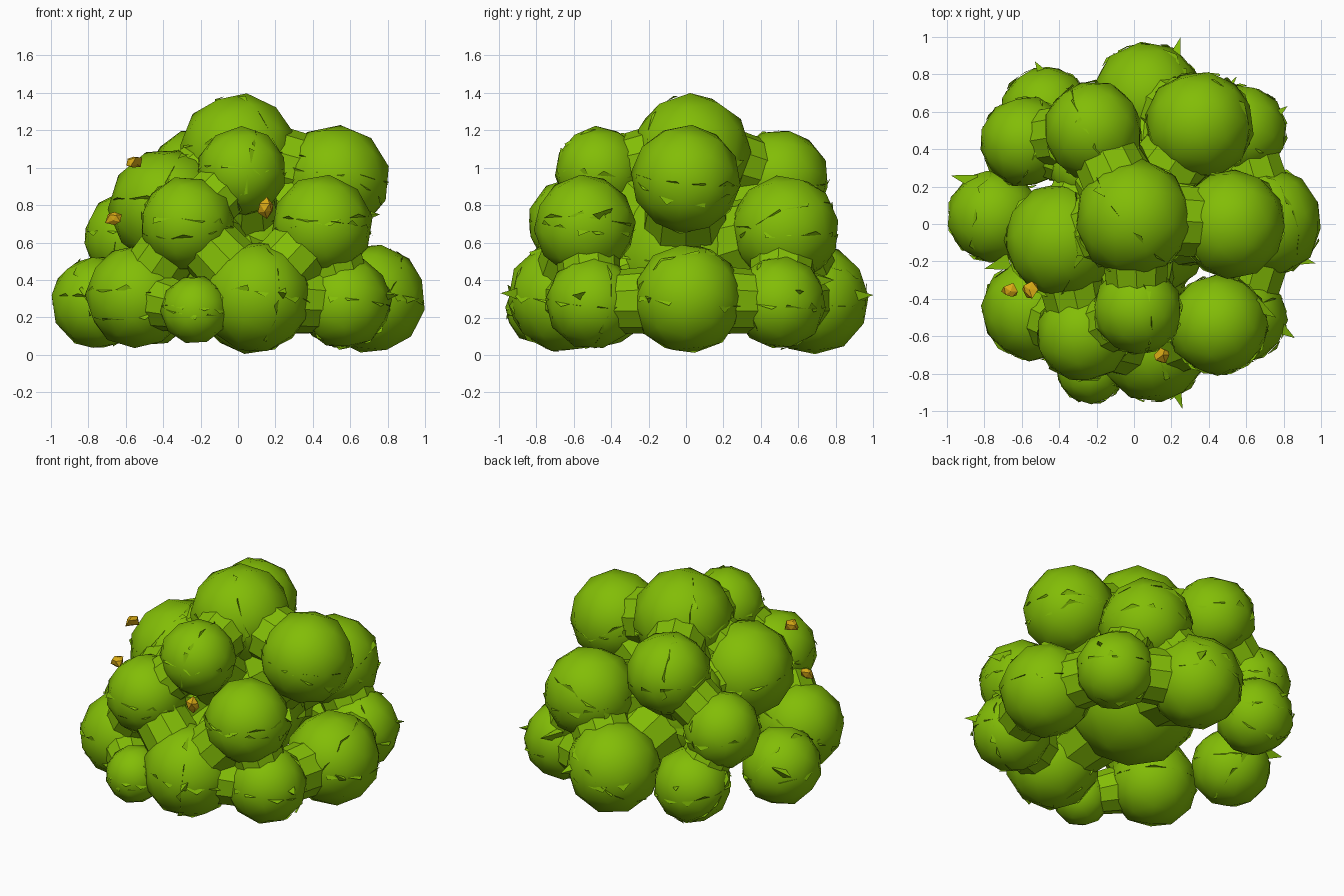
import bpy, bmesh, math, random
from itertools import combinations
from mathutils import Vector, Quaternion

random.seed(4)
cube = bpy.data.objects.get("Cube")
if cube:
    bpy.data.objects.remove(cube)


def material(name, color):
    m = bpy.data.materials.new(name)
    m.use_nodes = True
    m.diffuse_color = color
    bsdf = next(n for n in m.node_tree.nodes if n.type == 'BSDF_PRINCIPLED')
    bsdf.inputs["Base Color"].default_value = color
    bsdf.inputs["Roughness"].default_value = 0.9
    return m


GREEN = material("leaf green", (0.225, 0.51, 0.002, 1))
GOLD = material("blossom gold", (0.72, 0.42, 0.008, 1))


def finish(bm, name, mat, smooth=False):
    me = bpy.data.meshes.new(name)
    bm.to_mesh(me)
    bm.free()
    me.materials.append(mat)
    ob = bpy.data.objects.new(name, me)
    bpy.context.collection.objects.link(ob)
    if smooth:
        bpy.ops.object.select_all(action='DESELECT')
        ob.select_set(True)
        bpy.context.view_layer.objects.active = ob
        bpy.ops.object.shade_smooth_by_angle(angle=math.radians(35))


def random_direction():
    return Vector([random.gauss(0, 1) for _ in range(3)]).normalized()


def leaf_clump(name, x, y, z, r):
    """Round faceted clump with ragged seams of thin leaf edges."""
    centre = Vector((x, y, z))
    bm = bmesh.new()
    bmesh.ops.create_icosphere(bm, subdivisions=2, radius=r * 1.03)
    turn = Quaternion(random_direction(), random.uniform(0, math.pi))
    for v in bm.verts:
        v.co = turn @ v.co * random.uniform(0.985, 1.01) + centre
    # leaf edges lifting along two crossing seams
    for axis in (Vector((0.1, 0.1, 1)).normalized(), random_direction()):
        u = axis.orthogonal().normalized()
        w = axis.cross(u)
        a = 0
        while a < math.tau:
            b = a + random.uniform(0.25, 0.6)
            low, high = [u * math.cos(t) + w * math.sin(t) for t in (a, b)]
            tip = (low.lerp(high, random.random()) + axis * random.uniform(-0.14, 0.14)).normalized()
            pts = [low, high, tip * random.uniform(1.02, 1.05)]
            bm.faces.new([bm.verts.new(centre + p * r) for p in pts])
            a = b + random.uniform(0, 0.3)
    finish(bm, name, GREEN, True)


# Rounded clumps: x, y, z, radius
clumps = {
    "crown": (0, 0.03, 1.08, 0.31),
    "upper_front": (0.02, -0.46, 0.98, 0.235),
    "upper_left": (0.52, 0.0, 0.94, 0.285),
    "upper_back": (-0.22, 0.5, 0.94, 0.26),
    "upper_right": (-0.38, -0.09, 0.79, 0.305),
    "middle_back_left": (0.35, 0.53, 0.67, 0.285),
    "middle_back_right": (-0.58, 0.44, 0.63, 0.24),
    "middle_front_right": (-0.27, -0.59, 0.70, 0.25),
    "middle_front_left": (0.45, -0.54, 0.69, 0.265),
    "base_right": (-0.75, 0.04, 0.28, 0.245),
    "base_front_right": (-0.54, -0.46, 0.31, 0.27),
    "base_front_small": (-0.23, -0.78, 0.24, 0.18),
    "base_front": (0.1, -0.66, 0.31, 0.29),
    "base_front_left": (0.57, -0.5, 0.28, 0.245),
    "base_left": (0.71, 0.01, 0.30, 0.29),
    "base_back_left": (0.57, 0.5, 0.28, 0.245),
    "base_back": (0.07, 0.68, 0.30, 0.29),
    "base_back_right": (-0.47, 0.6, 0.29, 0.24),
    "core": (0, 0, 0.52, 0.42),
    "core_back": (-0.26, 0.3, 0.75, 0.19),
}
for part, dims in clumps.items():
    leaf_clump(part + "_clump", *dims)

# Leafy webs filling the valleys between neighbouring clumps
for (name_a, a), (name_b, b) in combinations(clumps.items(), 2):
    start, end = Vector(a[:3]), Vector(b[:3])
    span = end - start
    if span.length > (a[3] + b[3]) * 1.02:
        continue
    bm = bmesh.new()
    bmesh.ops.create_cone(bm, cap_ends=False, segments=10, depth=span.length,
                          radius1=a[3] * 0.66, radius2=b[3] * 0.66)
    aim = span.to_track_quat('Z', 'Y')
    for v in bm.verts:
        v.co = aim @ v.co + (start + end) / 2
    finish(bm, "web_" + name_a + "_" + name_b, GREEN, True)


# Pointed leaf tufts on the outside of the bush
def tuft(x, y, z, size=0.1):
    tip = Vector((x, y, z))
    out = Vector((x, y, 0)).normalized()
    side = out.cross(Vector((0, 0, 1)))
    base = tip - out * size * 1.4
    bm = bmesh.new()
    ring = []
    for i in range(3):
        a = math.tau * i / 3 + random.random()
        ring.append(bm.verts.new(base + (side * math.cos(a) + Vector((0, 0, math.sin(a)))) * size * 0.5))
    top = bm.verts.new(tip)
    for i in range(3):
        bm.faces.new((ring[i], ring[(i + 1) % 3], top))
    bmesh.ops.recalc_face_normals(bm, faces=bm.faces)
    finish(bm, "leaf_tuft", GREEN)


for spot in [(0.25, 1.0, 0.32), (-0.53, 0.87, 0.36), (0.82, 0.63, 0.34),
             (0.55, 0.79, 0.4), (-0.98, 0.26, 0.34), (0.86, -0.61, 0.32),
             (0.26, -0.99, 0.33), (-0.79, -0.56, 0.32), (0.97, -0.21, 0.3),
             (-0.8, -0.24, 0.36), (0.76, -0.5, 0.75)]:
    tuft(*spot)

# Small crumpled blossoms
for spot in [(-0.56, -0.35, 1.03), (-0.66, -0.36, 0.73), (0.155, -0.7, 0.785)]:
    bm = bmesh.new()
    bmesh.ops.create_icosphere(bm, subdivisions=1, radius=0.05)
    for v in bm.verts:
        v.co = v.co * random.uniform(0.5, 1.2) + Vector(spot)
    finish(bm, "blossom", GOLD)
